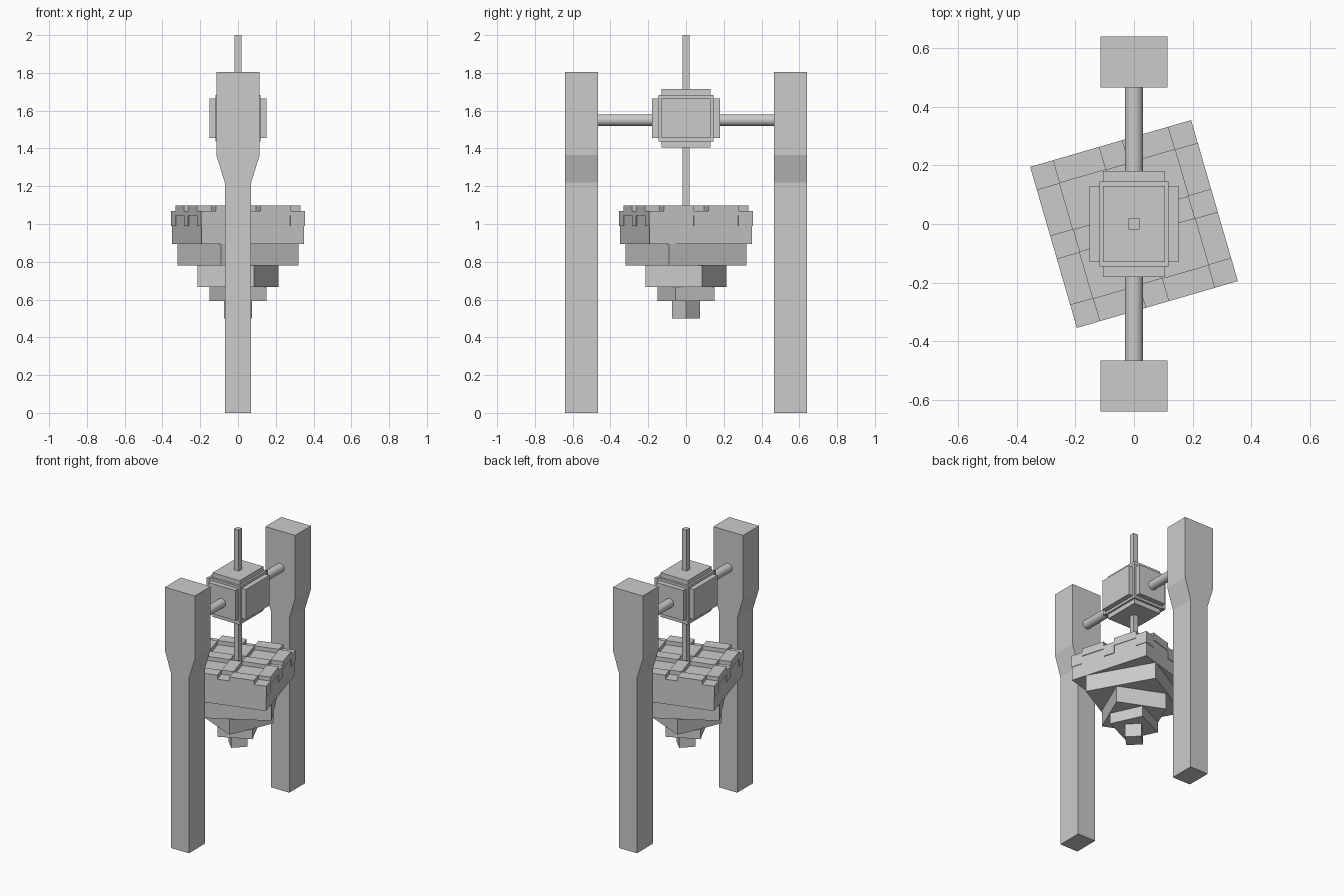
import bpy, bmesh
from math import radians
from mathutils import Matrix

if "Cube" in bpy.data.objects:
    bpy.data.objects.remove(bpy.data.objects["Cube"], do_unlink=True)

grey = bpy.data.materials.new("stone grey")
grey.use_nodes = True
grey.diffuse_color = (0.6, 0.6, 0.6, 1)
grey.node_tree.nodes["Principled BSDF"].inputs["Base Color"].default_value = (0.6, 0.6, 0.6, 1)


def finish(name, bm):
    mesh = bpy.data.meshes.new(name)
    bmesh.ops.recalc_face_normals(bm, faces=bm.faces)
    bm.to_mesh(mesh)
    bm.free()
    mesh.materials.append(grey)
    obj = bpy.data.objects.new(name, mesh)
    bpy.context.collection.objects.link(obj)
    return obj


def add_box(bm, lo, hi):
    size = [h - l for l, h in zip(lo, hi)]
    mid = [(h + l) / 2 for l, h in zip(lo, hi)]
    bmesh.ops.create_cube(bm, size=1, matrix=Matrix.Translation(mid) @ Matrix.Diagonal((*size, 1)))


def box(name, lo, hi, turn=0):
    bm = bmesh.new()
    add_box(bm, lo, hi)
    obj = finish(name, bm)
    obj.rotation_euler.z = radians(turn)
    return obj


# Two posts with flared heads, extruded from a half profile
half = [(0.07, 0), (0.07, 1.22), (0.115, 1.365), (0.115, 1.805)]
outline = half + [(-x, z) for x, z in reversed(half)]
for name, y in (("front_post", -0.64), ("back_post", 0.465)):
    bm = bmesh.new()
    face = bm.faces.new([bm.verts.new((x, y, z)) for x, z in outline])
    ext = bmesh.ops.extrude_face_region(bm, geom=[face])
    verts = [v for v in ext["geom"] if isinstance(v, bmesh.types.BMVert)]
    bmesh.ops.translate(bm, vec=(0, 0.175, 0), verts=verts)
    finish(name, bm)

# Round axle between the posts
bpy.ops.mesh.primitive_cylinder_add(vertices=32, radius=0.031, depth=0.95,
                                    location=(0, 0, 1.55), rotation=(radians(90), 0, 0))
axle = bpy.context.object
axle.name = "axle"
axle.data.materials.append(grey)
bpy.ops.object.shade_smooth_by_angle()

# Hub: core block with a raised plate on every side
core = (0.118, 0.145, 0.122)
plate = (0.105, 0.13, 0.105)
hub_z = 1.56
extents = {"hub_core": core,
           "hub_side_plates": (0.152, plate[1], plate[2]),
           "hub_end_plates": (plate[0], 0.18, plate[2]),
           "hub_top_bottom_plates": (plate[0], plate[1], 0.154)}
for name, (x, y, z) in extents.items():
    box(name, (-x, -y, hub_z - z), (x, y, hub_z + z))

# Square hanging rod
box("hanging_rod", (-0.018, -0.018, 1.0), (0.018, 0.018, 2.0))

# Stepped, twisted weight: half width, bottom, top, turn
tiers = [(0.282, 0.895, 1.06, 16.2), (0.236, 0.78, 0.895, 29.3), (0.163, 0.667, 0.78, -23.4),
         (0.113, 0.592, 0.667, 25), (0.053, 0.5, 0.592, 45)]
for i, (r, low, high, turn) in enumerate(tiers):
    box(f"weight_tier_{i + 1}", (-r, -r, low), (r, r, high), turn)

# Woven cap: alternating high and low cells, wrapping down over the rim
cuts = [-0.286, -0.205, -0.04, 0.04, 0.205, 0.286]
bm = bmesh.new()
for i in range(5):
    for j in range(5):
        top = 1.098 if (i + j) % 2 else 1.07
        edge = i in (0, 4) or j in (0, 4)
        bottom = 1.045 if edge and (i + j) % 2 else 0.99
        add_box(bm, (cuts[i], cuts[j], bottom), (cuts[i + 1], cuts[j + 1], top))
cap = finish("woven_cap", bm)
cap.rotation_euler.z = radians(16.2)
